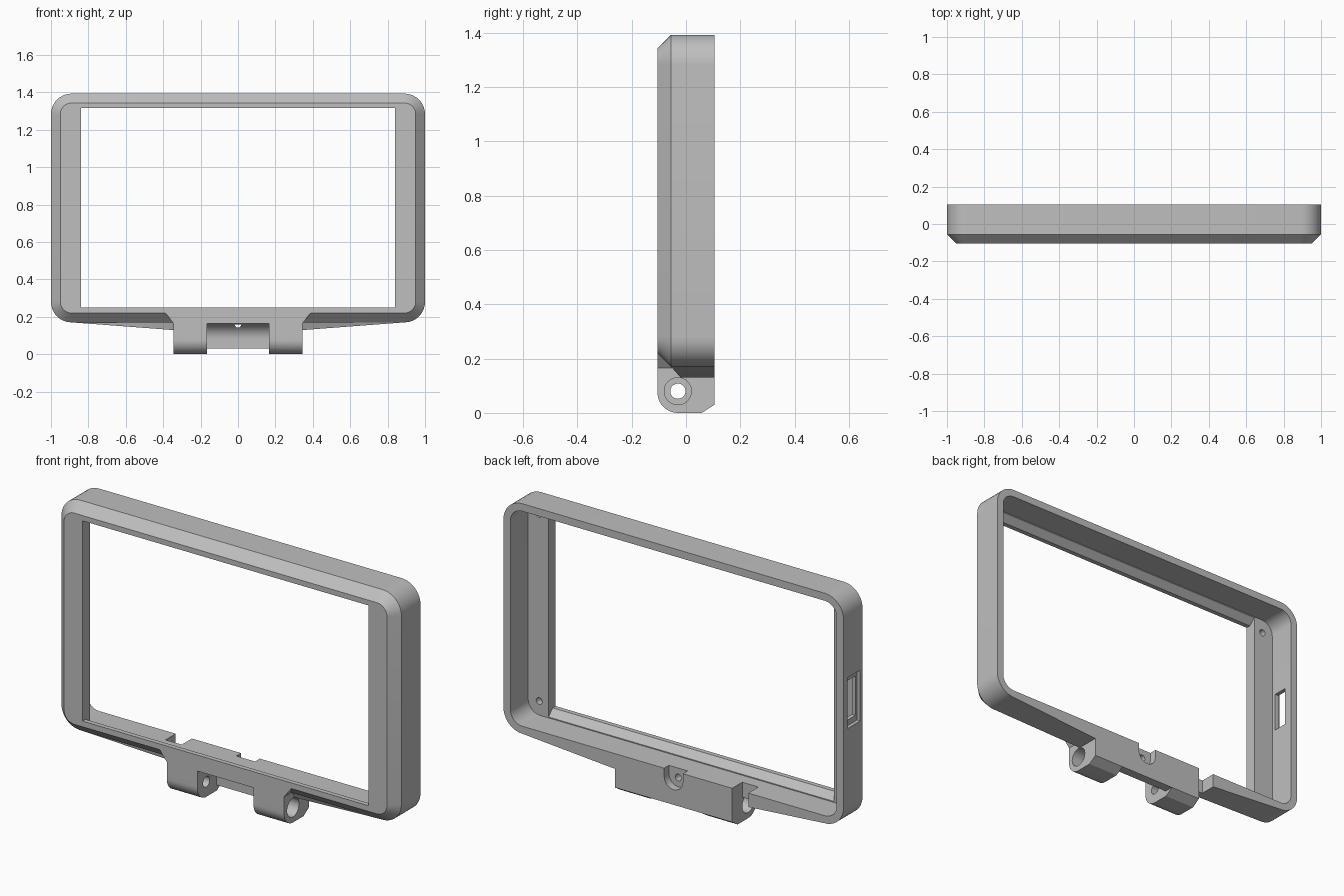
import bpy, bmesh, math
from mathutils import Vector

cube = bpy.data.objects.get("Cube")
if cube:
    bpy.data.objects.remove(cube, do_unlink=True)

grey = bpy.data.materials.new("light_grey_plastic")
grey.use_nodes = True
colour = (0.52, 0.52, 0.52, 1)
grey.diffuse_color = colour
grey.node_tree.nodes["Principled BSDF"].inputs["Base Color"].default_value = colour


def loft(name, rings):
    """Solid through a list of equally long closed rings, capped at both ends."""
    bm = bmesh.new()
    loops = [[bm.verts.new(p) for p in ring] for ring in rings]
    n = len(loops[0])
    for a, b in zip(loops, loops[1:]):
        for i in range(n):
            bm.faces.new((a[i], a[(i + 1) % n], b[(i + 1) % n], b[i]))
    bm.faces.new(loops[0])
    bm.faces.new(loops[-1])
    bmesh.ops.recalc_face_normals(bm, faces=bm.faces)
    mesh = bpy.data.meshes.new(name)
    bm.to_mesh(mesh)
    bm.free()
    mesh.materials.append(grey)
    obj = bpy.data.objects.new(name, mesh)
    bpy.context.collection.objects.link(obj)
    return obj


def rounded_ring(y, half_x, z0, z1, r, steps=10):
    ring = []
    corners = [(half_x - r, z1 - r), (r - half_x, z1 - r),
               (r - half_x, z0 + r), (half_x - r, z0 + r)]
    for q, (cx, cz) in enumerate(corners):
        for i in range(steps + 1):
            a = math.pi / 2 * (q + i / steps)
            ring.append((cx + r * math.cos(a), y, cz + r * math.sin(a)))
    return ring


def along_x(name, profile, x0, x1):
    return loft(name, [[(x, y, z) for y, z in profile] for x in (x0, x1)])


def along_y(name, profile, y0, y1):
    return loft(name, [[(x, y, z) for x, z in profile] for y in (y0, y1)])


def circle(a, b, r, n=32):
    return [(a + r * math.cos(math.tau * i / n), b + r * math.sin(math.tau * i / n))
            for i in range(n)]


def box(name, x0, x1, y0, y1, z0, z1):
    return along_x(name, [(y0, z0), (y1, z0), (y1, z1), (y0, z1)], x0, x1)


def combine(target, other, operation):
    mod = target.modifiers.new(operation.lower(), 'BOOLEAN')
    mod.operation = operation
    mod.solver = 'EXACT'
    mod.object = other
    bpy.ops.object.select_all(action='DESELECT')
    bpy.context.view_layer.objects.active = target
    target.select_set(True)
    bpy.ops.object.modifier_apply(modifier=mod.name)
    bpy.data.objects.remove(other, do_unlink=True)


F, B = -0.105, 0.105          # front and back planes
PIN = (-0.03, 0.08)           # hinge pin centre in y, z
HINGE = 0.345                 # half width of the hinge

# Bezel with chamfered front edge
frame = loft("screen_frame", [
    rounded_ring(F, 0.95, 0.22, 1.343, 0.06),
    rounded_ring(F + 0.05, 1, 0.17, 1.393, 0.11),
    rounded_ring(B, 1, 0.17, 1.393, 0.11)])

# Underside that tapers down towards the hinge
taper = []
for x, z, y in ((-0.89, 0.17, -0.055), (-0.36, 0.13, -0.02),
                (0.36, 0.13, -0.02), (0.89, 0.17, -0.055)):
    taper.append([(x, y, z), (x, B, z), (x, B, 0.2), (x, -0.05, 0.2)])
combine(frame, loft("tapered_underside", taper), 'UNION')

# Hinge root with flared shoulders
root = [(-HINGE, 0.1), (HINGE, 0.1), (HINGE, 0.165), (0.39, 0.223),
        (-0.39, 0.223), (-HINGE, 0.165)]
combine(frame, along_y("hinge_root", root, F, B), 'UNION')

# Hinge block, rounded in front and chamfered behind
profile = [(F, 0.18), (B, 0.18), (B, 0.03), (0.058, 0)]
for i in range(11):
    a = math.pi / 2 * (1 + i / 10)
    profile.append((PIN[0] + 0.075 * math.cos(a), 0.075 - 0.075 * math.sin(a)))
combine(frame, along_x("hinge_block", profile, -HINGE, HINGE), 'UNION')

# Rear cavity, then the window with its sloped inner lips
cuts = [loft("cavity", [rounded_ring(y, 0.96, 0.21, 1.353, 0.07) for y in (-0.045, 0.3)])]
lips = [(-0.2, 0.25), (-0.08, 0.25), (-0.042, 0.212), (-0.042, 1.351),
        (-0.08, 1.315), (-0.2, 1.315)]
cuts.append(along_x("window", lips, -0.84, 0.84))

# Space between the two knuckles
gap = 0.165
cuts.append(along_x("gap_round", circle(*PIN, 0.085, 48), -gap, gap))
cuts.append(box("gap_front", -gap, gap, -0.2, 0.055, -0.1, PIN[1]))
cuts.append(box("gap_corner", -gap, gap, -0.2, PIN[0], 0.05, gap))
cuts.append(box("gap_below", -gap, gap, -0.2, 0.2, -0.1, 0.03))

# Pin hole and counterbores
cuts.append(along_x("pin_hole", circle(*PIN, 0.028), -0.5, 0.5))
for s in (-1, 1):
    cuts.append(along_x("counterbore", circle(*PIN, 0.05), s * 0.28, s * 0.5))

# Cable notch and fastener slot in the lower rim
notch = [(-0.055, 0.3), (-0.055, 0.165)]
notch += [(0.055 * math.cos(a), 0.165 + 0.055 * math.sin(a))
          for a in (math.pi * (1 + i / 8) for i in range(1, 8))]
notch += [(0.055, 0.165), (0.055, 0.3)]
cuts.append(along_y("cable_notch", notch, 0.065, 0.2))
cuts.append(along_y("notch_hole", circle(0, 0.16, 0.018, 16), 0, 0.2))
cuts.append(box("fastener_slot", -0.44, -HINGE, 0.02, 0.2, 0.05, 0.3))

# Blind screw holes in the side plates
for x in (-0.895, 0.895):
    for z in (0.285, 1.28):
        cuts.append(along_y("screw_hole", circle(x, z, 0.018, 16), -0.08, 0.0))

# Port opening with an outer recess
cuts.append(box("port_recess", -1.1, -0.982, -0.035, 0.07, 0.69, 0.96))
cuts.append(box("port_opening", -1.1, -0.9, -0.022, 0.055, 0.72, 0.93))

for cutter in cuts:
    combine(frame, cutter, 'DIFFERENCE')

bpy.context.view_layer.objects.active = frame
frame.select_set(True)
bpy.ops.object.shade_smooth_by_angle(angle=math.radians(25))
